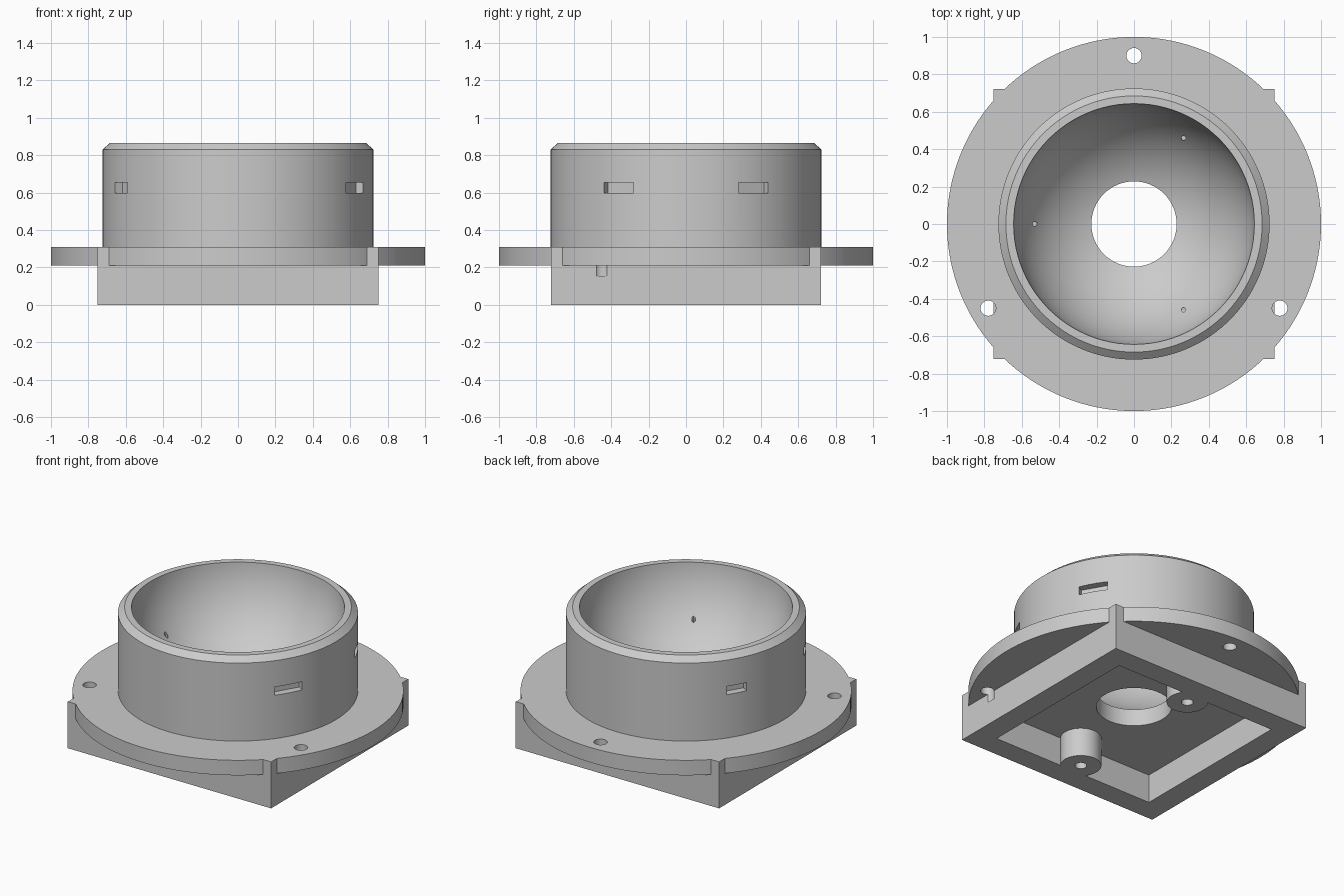
import bpy, bmesh, math
from mathutils import Matrix, Vector

cube = bpy.data.objects.get("Cube")
if cube:
    bpy.data.objects.remove(cube, do_unlink=True)

grey = bpy.data.materials.new("plain_grey")
grey.use_nodes = True
grey.diffuse_color = (0.6, 0.6, 0.6, 1)
grey.node_tree.nodes["Principled BSDF"].inputs["Base Color"].default_value = grey.diffuse_color


def finish(name, bm):
    bmesh.ops.recalc_face_normals(bm, faces=bm.faces[:])
    mesh = bpy.data.meshes.new(name)
    bm.to_mesh(mesh)
    bm.free()
    mesh.materials.append(grey)
    obj = bpy.data.objects.new(name, mesh)
    bpy.context.collection.objects.link(obj)
    return obj


def box(name, size, centre, turn=0):
    bm = bmesh.new()
    bmesh.ops.create_cube(bm, size=1, matrix=Matrix.Rotation(turn, 4, 'Z')
                          @ Matrix.Translation(centre) @ Matrix.Diagonal((*size, 1)))
    return finish(name, bm)


def lathe(name, profile, x=0, y=0, steps=96):
    bm = bmesh.new()
    verts = [bm.verts.new((r, 0, z)) for r, z in profile]
    edges = [bm.edges.new(pair) for pair in zip(verts, verts[1:])]
    bmesh.ops.spin(bm, geom=verts + edges, cent=(0, 0, 0), axis=(0, 0, 1),
                   angle=math.tau, steps=steps, use_duplicate=False)
    bmesh.ops.remove_doubles(bm, verts=bm.verts[:], dist=0.0001)
    bmesh.ops.translate(bm, verts=bm.verts[:], vec=(x, y, 0))
    return finish(name, bm)


def rod(name, radius, low, high, x=0, y=0, steps=32):
    return lathe(name, [(0, low), (radius, low), (radius, high), (0, high)], x, y, steps)


def combine(target, tool, operation):
    mod = target.modifiers.new(operation.lower(), 'BOOLEAN')
    mod.operation, mod.object, mod.solver = operation, tool, 'EXACT'
    tool.hide_render = True
    bpy.context.view_layer.objects.active = target
    bpy.ops.object.modifier_apply(modifier=mod.name)
    bpy.data.objects.remove(tool, do_unlink=True)


# Round flange with chamfered collar, joined to the rectangular base
housing = lathe("socket_housing", [(0, 0.21), (1, 0.21), (1, 0.31), (0.725, 0.31),
                                   (0.725, 0.83), (0.685, 0.865), (0, 0.865)], steps=128)
combine(housing, box("base", (1.5, 1.445, 0.31), (0, 0, 0.155)), 'UNION')

# Underside pocket with two screw bosses
combine(housing, box("pocket", (1.2, 1.15, 0.39), (0, 0, -0.005)), 'DIFFERENCE')
for side in (-1, 1):
    combine(housing, rod("boss", 0.124, 0, 0.2, 0, side * 0.5, 48), 'UNION')
    combine(housing, rod("boss_hole", 0.036, -0.1, 0.15, 0, side * 0.5), 'DIFFERENCE')

# Spherical bowl and its opening
bm = bmesh.new()
bmesh.ops.create_uvsphere(bm, u_segments=96, v_segments=64, radius=0.645,
                          matrix=Matrix.Translation((0, 0, 0.905)))
combine(housing, finish("bowl", bm), 'DIFFERENCE')
combine(housing, rod("opening", 0.228, 0.1, 0.5, steps=64), 'DIFFERENCE')

# Flange bolt holes
for degrees in (90, 210, 330):
    a = math.radians(degrees)
    combine(housing, rod("bolt_hole", 0.041, 0.155, 0.4, 0.9 * math.cos(a),
                         0.9 * math.sin(a)), 'DIFFERENCE')

# Slots around the collar
for degrees, width in ((30, 0.185), (-30, 0.185), (150, 0.135), (210, 0.135)):
    combine(housing, box("slot", (0.1, width, 0.055), (0.725, 0, 0.627),
                         math.radians(degrees)), 'DIFFERENCE')

# Tiny dimples inside the bowl
for degrees in (60, 180, 300):
    a = math.radians(degrees)
    combine(housing, rod("dimple", 0.012, 0.5, 0.6, 0.53 * math.cos(a),
                         0.53 * math.sin(a), 8), 'DIFFERENCE')

bpy.ops.object.select_all(action='DESELECT')
housing.select_set(True)
bpy.context.view_layer.objects.active = housing
bpy.ops.object.shade_smooth_by_angle(angle=math.radians(25))
